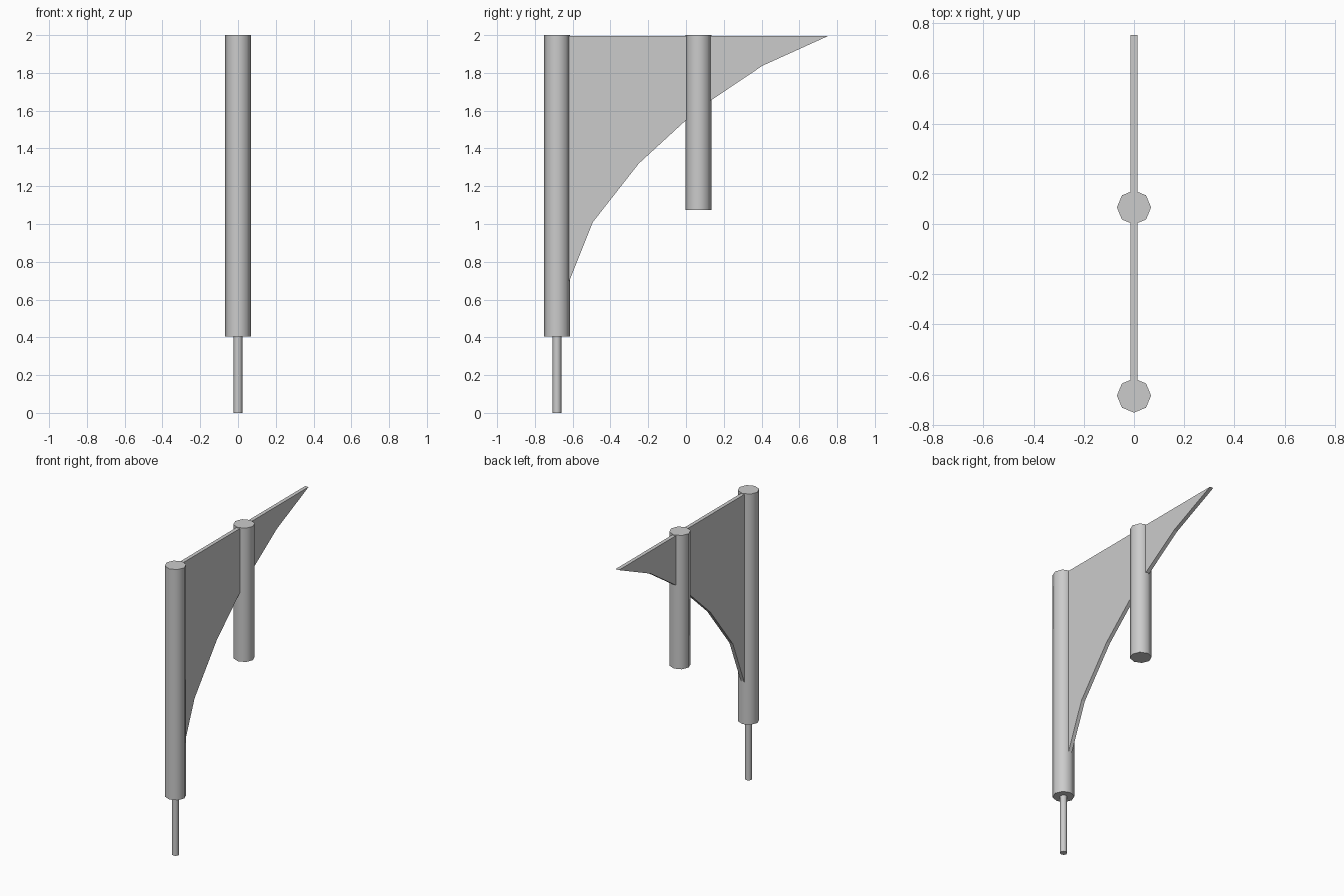
import bpy, bmesh, math

if "Cube" in bpy.data.objects:
    bpy.data.objects.remove(bpy.data.objects["Cube"])


def post(name, y, z0, z1, radius):
    """Eight-sided upright rod with softly shaded sides and crisp caps."""
    bpy.ops.mesh.primitive_cylinder_add(
        vertices=8, radius=radius, depth=z1 - z0, location=(0, y, (z0 + z1) / 2))
    ob = bpy.context.object
    ob.name = name
    bpy.ops.object.shade_smooth_by_angle(angle=math.radians(60))
    return ob


def plate(name, profile, thickness):
    """Flat panel: a (y, z) outline extruded along x."""
    bm = bmesh.new()
    face = bm.faces.new([bm.verts.new((-thickness / 2, y, z)) for y, z in profile])
    ext = bmesh.ops.extrude_face_region(bm, geom=[face])
    for v in ext["geom"]:
        if isinstance(v, bmesh.types.BMVert):
            v.co.x += thickness
    bmesh.ops.recalc_face_normals(bm, faces=bm.faces)
    me = bpy.data.meshes.new(name)
    bm.to_mesh(me)
    bm.free()
    ob = bpy.data.objects.new(name, me)
    bpy.context.collection.objects.link(ob)
    return ob


# Uprights and the thin pin under the long one
post("long_post", -0.683, 0.405, 2.0, 0.068)
post("short_post", 0.066, 1.075, 2.0, 0.068)
post("bottom_pin", -0.683, 0.0, 0.405, 0.023)

# Curved bracket web running through both posts
plate("bracket_web", [
    (-0.66, 1.995), (-0.66, 0.6), (-0.617, 0.70), (-0.493, 1.01),
    (-0.25, 1.32), (0.066, 1.61), (0.405, 1.838), (0.752, 1.995)], 0.026)
